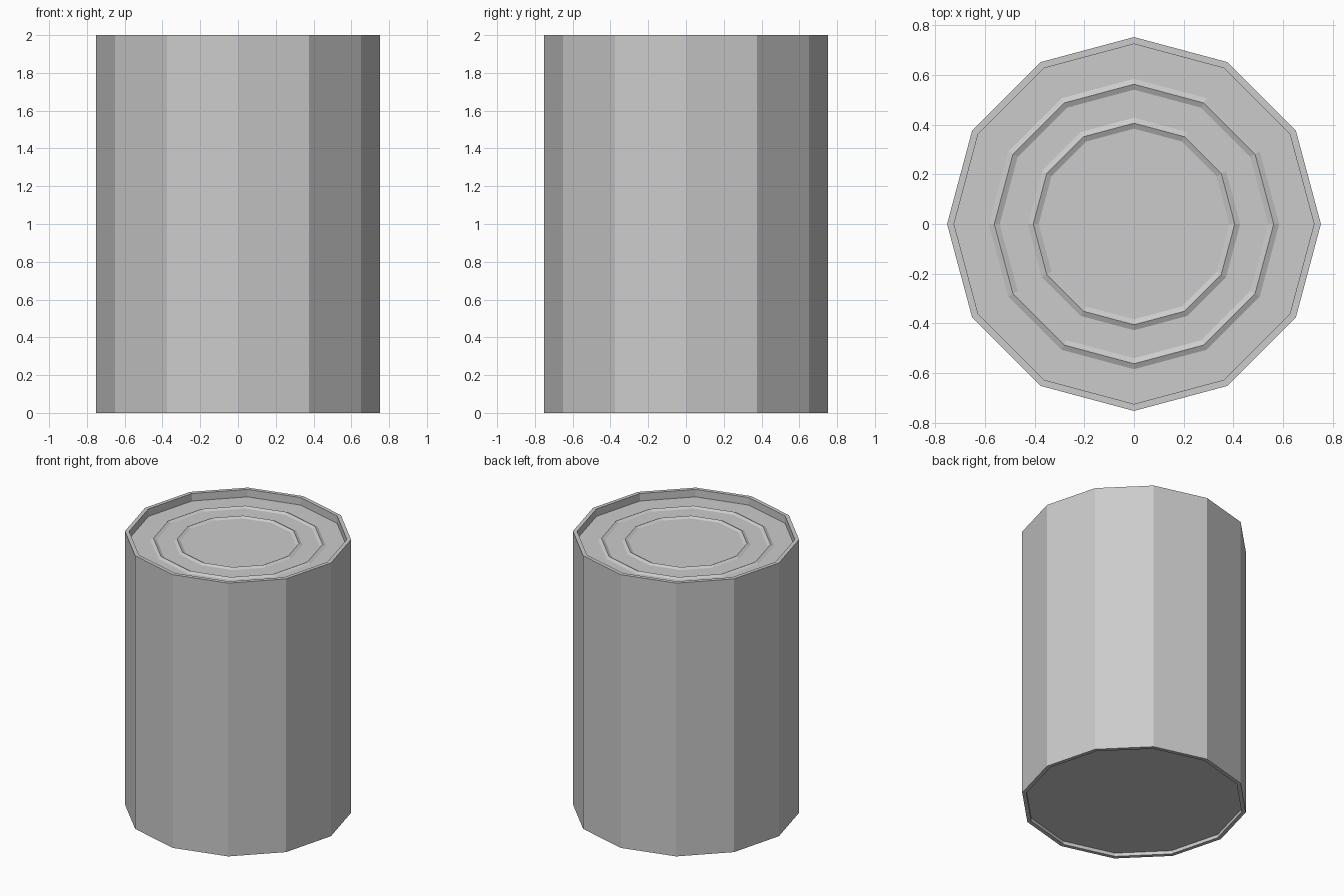
import bpy
import bmesh
from math import cos, sin, tau

SIDES = 12

# Remove the default object
cube = bpy.data.objects.get("Cube")
if cube:
    bpy.data.objects.remove(cube, do_unlink=True)

# Plain tin
tin = bpy.data.materials.new("tin_grey")
tin.use_nodes = True
colour = (0.6, 0.6, 0.6, 1)
tin.diffuse_color = colour
tin.node_tree.nodes["Principled BSDF"].inputs["Base Color"].default_value = colour


def lathe(name, profile):
    """Spin (radius, height) points into a faceted solid, closed by end caps."""
    bm = bmesh.new()
    rings = [[bm.verts.new((r * cos(tau * i / SIDES), r * sin(tau * i / SIDES), z))
              for i in range(SIDES)] for r, z in profile]
    for low, high in zip(rings, rings[1:]):
        for i in range(SIDES):
            j = (i + 1) % SIDES
            bm.faces.new((low[i], low[j], high[j], high[i]))
    bm.faces.new(rings[0][::-1])
    bm.faces.new(rings[-1])
    mesh = bpy.data.meshes.new(name)
    bm.to_mesh(mesh)
    bm.free()
    mesh.materials.append(tin)
    obj = bpy.data.objects.new(name, mesh)
    bpy.context.collection.objects.link(obj)
    return obj


def ridge(radius, base, half=0.022, rise=0.011):
    """Pressed ring on the lid, listed from outside to inside."""
    return [(radius + half, base), (radius, base + rise), (radius - half, base)]


outer, inner, height = 0.753, 0.725, 2.0
lid, floor = height - 0.055, 0.025

# Can: recessed base, wall, rim, recessed lid with two pressed rings
lathe("can", [(inner, floor), (inner, 0), (outer, 0), (outer, height),
              (inner, height), (inner, lid)]
      + ridge(0.563, lid) + ridge(0.406, lid))
